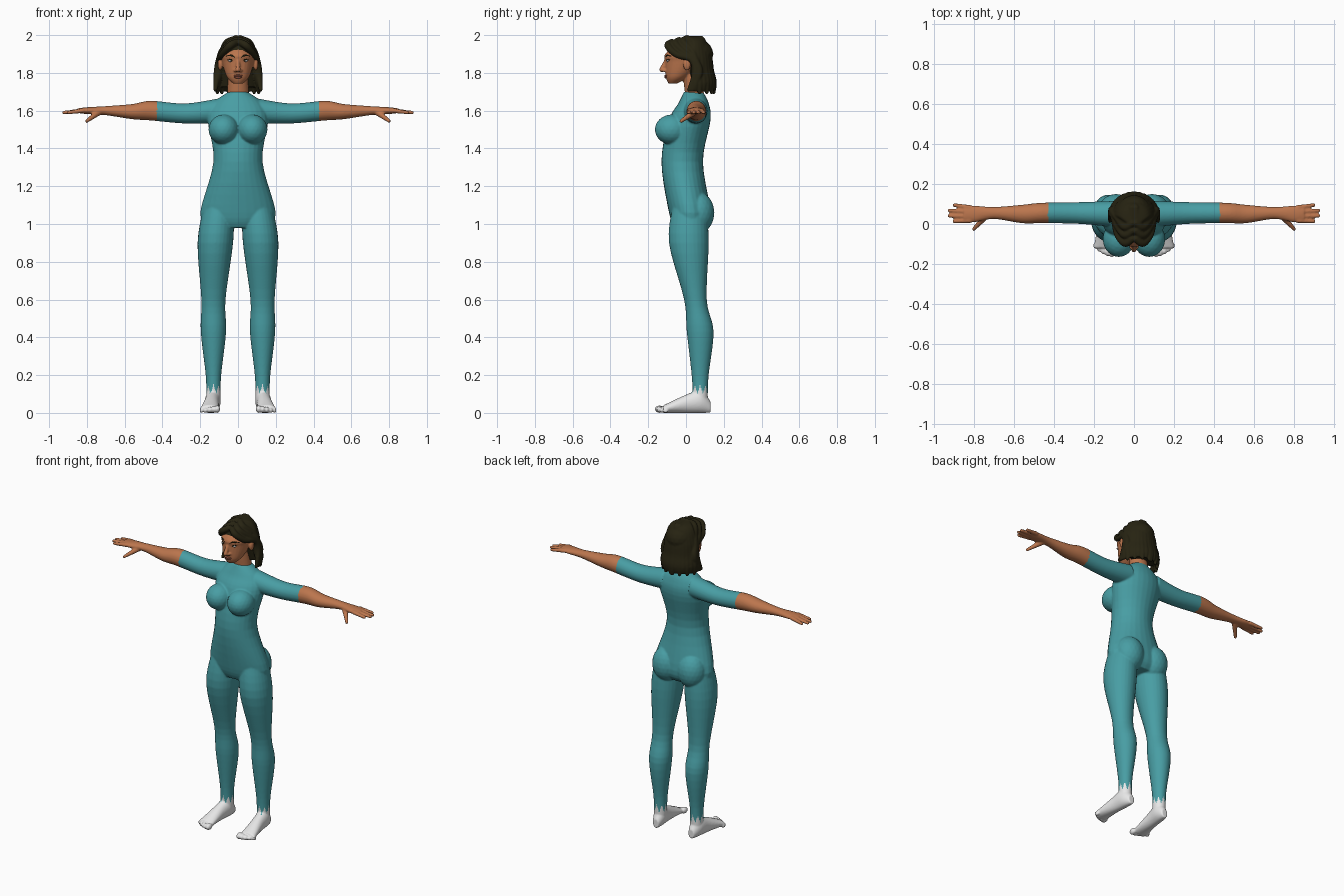
import bpy, bmesh, math
from mathutils import Matrix, Vector

cube = bpy.data.objects.get("Cube")
if cube:
    bpy.data.objects.remove(cube, do_unlink=True)


def material(name, red, green, blue):
    mat = bpy.data.materials.new(name)
    mat.use_nodes = True
    mat.diffuse_color = (red, green, blue, 1)
    shader = mat.node_tree.nodes["Principled BSDF"]
    shader.inputs["Base Color"].default_value = (red, green, blue, 1)
    shader.inputs["Roughness"].default_value = .8
    return mat


TEAL = material("teal suit", .065, .34, .37)
SKIN = material("warm skin", .5, .18, .075)
HAIR = material("dark brown hair", .02, .017, .006)
WHITE = material("white", .8, .8, .8)
LIPS = material("lip brown", .3, .09, .055)
SIDES = (("left", 1), ("right", -1))


def spline(points, steps):
    """Catmull-Rom resampling of tuples of any length."""
    points = [Vector(point) for point in points]
    result = []
    for i, (start, end) in enumerate(zip(points, points[1:])):
        before = points[max(i - 1, 0)]
        after = points[min(i + 2, len(points) - 1)]
        leave, arrive = (end - before) / 2, (after - start) / 2
        for k in range(steps):
            t = k / steps
            ease = t * t * (3 - 2 * t)
            result.append(start.lerp(end, ease) + leave * t * (1 - t) * (1 - t)
                          - arrive * t * t * (1 - t))
    return result + [points[-1]]


def tube(bm, axis, rings, side=1, sides=28):
    """Closed loft; a ring is (place on axis, centre a, centre b, radius a, radius b)."""
    loops = []
    for place, a, b, radius_a, radius_b in spline(rings, 5):
        loop = []
        for k in range(sides):
            angle = math.tau * k / sides
            u = a + radius_a * math.cos(angle)
            v = b + radius_b * math.sin(angle)
            x, y, z = {"x": (place, u, v), "y": (u, place, v), "z": (u, v, place)}[axis]
            loop.append(bm.verts.new((side * x, y, z)))
        loops.append(loop)
    for low, high in zip(loops, loops[1:]):
        for k in range(sides):
            following = (k + 1) % sides
            bm.faces.new((low[k], low[following], high[following], high[k]))
    bm.faces.new(loops[0])
    bm.faces.new(loops[-1])


def ball(bm, centre, radii, detail=3):
    matrix = Matrix.Translation(centre) @ Matrix.Diagonal((*radii, 1))
    bmesh.ops.create_icosphere(bm, subdivisions=detail, radius=1, matrix=matrix)


def strand(bm, points, side=1, steps=8):
    """Chain of overlapping balls along a path of (x, y, z, radius)."""
    for x, y, z, radius in spline(points, steps):
        ball(bm, (side * x, y, z), (radius, radius, radius), 2)


def finish(name, bm, mat, voxel=None, relaxing=3):
    """Make one smooth object, melting its parts together if a voxel size is given."""
    bmesh.ops.recalc_face_normals(bm, faces=bm.faces[:])
    mesh = bpy.data.meshes.new(name)
    bm.to_mesh(mesh)
    bm.free()
    obj = bpy.data.objects.new(name, mesh)
    bpy.context.collection.objects.link(obj)
    if voxel:
        remesh = obj.modifiers.new("melt", "REMESH")
        remesh.mode = "VOXEL"
        remesh.voxel_size = voxel
        relax = obj.modifiers.new("relax", "SMOOTH")
        relax.iterations = relaxing
        graph = bpy.context.evaluated_depsgraph_get()
        melted = bpy.data.meshes.new_from_object(obj.evaluated_get(graph))
        obj.modifiers.clear()
        obj.data = melted
        bpy.data.meshes.remove(mesh)
        melted.name = name
    obj.data.materials.clear()
    obj.data.materials.append(mat)
    for face in obj.data.polygons:
        face.use_smooth = True
        face.material_index = 0
    return obj


# Body: torso, then bust, seat, leg, foot, arm and hand on each side
bm = bmesh.new()
tube(bm, "z", [(1.7, 0, .04, .05, .05), (1.64, 0, .04, .13, .08),
               (1.55, 0, .02, .16, .11), (1.33, 0, -.02, .13, .11),
               (1.06, 0, .02, .2, .11), (.98, 0, .02, .15, .08)])
for word, side in SIDES:
    ball(bm, (side * .076, -.075, 1.5), (.08, .09, .08))
    ball(bm, (side * .09, .065, 1.06), (.09, .085, .11))
    tube(bm, "z", [(1.1, .1, .02, .08, .09), (.9, .12, .015, .094, .105),
                   (.6, .13, .05, .064, .06), (.43, .13, .075, .067, .071),
                   (.2, .13, .075, .041, .045), (.08, .13, .075, .038, .04)], side)
    foot = ((.13, .02, .03), (.08, .04, .06), (0, .04, .048), (-.12, .05, .02))
    tube(bm, "y", [(y, .14 - y / 10, height, width, height)
                   for y, width, height in foot], side)
    for k in range(5):
        size = .02 - .002 * k
        ball(bm, (side * (.11 + .021 * k), -.14 + .002 * k * k, size),
             (size * .8, size * 1.3, size))
    tube(bm, "x", [(.1, .05, 1.6, .065, .065), (.28, .055, 1.585, .054, .053),
                   (.46, .055, 1.6, .051, .052), (.56, .05, 1.595, .046, .04),
                   (.7, .055, 1.6, .03, .024), (.8, .05, 1.6, .042, .018),
                   (.85, .05, 1.6, .036, .012)], side)
    for k in range(4):
        spread = k - 1.5
        strand(bm, [(.82, .05 + .022 * spread, 1.6, .013),
                    (.925 - .012 * spread * spread, .054 + .027 * spread, 1.59, .01)],
               side, 14)
    strand(bm, [(.74, .04, 1.59, .018), (.8, -.025, 1.545, .01)], side, 12)
body = finish("body", bm, TEAL, .005, 5)

# Bare forearms beyond the sleeves, and white feet with a ragged hem
body.data.materials.append(SKIN)
body.data.materials.append(WHITE)
for face in body.data.polygons:
    x, y, z = face.center
    turn = math.atan2(y - .075, abs(x) - .13) / math.tau * 8
    if abs(x) > .43:
        face.material_index = 1
    elif z < .1 + .1 * abs(turn % 1 - .5):
        face.material_index = 2

# Head: neck, face, nose and ears
bm = bmesh.new()
tube(bm, "z", [(1.65, 0, .05, .06, .05), (1.73, 0, .04, .055, .05), (1.82, 0, .03, .05, .05)])
tube(bm, "z", [(1.743, 0, -.07, .025, .022), (1.78, 0, -.045, .06, .062),
               (1.86, 0, 0, .086, .11), (1.9, 0, .01, .088, .12),
               (1.975, 0, .015, .035, .05)])
strand(bm, [(0, -.105, 1.87, .009), (0, -.128, 1.817, .014)])
for word, side in SIDES:
    ball(bm, (side * .014, -.114, 1.812), (.01, .012, .008))
    ball(bm, (side * .094, .005, 1.845), (.013, .02, .033))
finish("head", bm, SKIN, .005)

# Lips
bm = bmesh.new()
ball(bm, (0, -.104, 1.785), (.025, .01, .006))
ball(bm, (0, -.104, 1.777), (.02, .01, .007))
finish("lips", bm, LIPS)

# Eyes, pupils with lashes, and brows
for word, side in SIDES:
    bm = bmesh.new()
    ball(bm, (side * .036, -.096, 1.864), (.016, .007, .006))
    finish(word + "_eye", bm, WHITE)
    bm = bmesh.new()
    ball(bm, (side * .035, -.1, 1.865), (.006, .005, .006))
    strand(bm, [(.02, -.1, 1.87, .003), (.036, -.1, 1.873, .003),
                (.054, -.085, 1.868, .003)], side)
    finish(word + "_pupil_and_lashes", bm, HAIR)
    bm = bmesh.new()
    strand(bm, [(.016, -.108, 1.883, .005), (.038, -.1, 1.892, .005),
                (.063, -.077, 1.888, .003)], side)
    finish(word + "_eyebrow", bm, HAIR)

# Hair: scalp cap, nape filling and a parted bob made of locks
bm = bmesh.new()
ball(bm, (0, .025, 1.9), (.096, .12, .09))
tube(bm, "z", [(1.725, 0, .085, .1, .05), (1.9, 0, .05, .085, .07)])
LOCKS = 8
for word, side in SIDES:
    # Front locks sweep from the parting to behind the ear
    for k in range(3):
        back, lift = .04 * k, .01 * k
        strand(bm, [(.01, back - .075, 1.963 + lift, .018),
                    (.045, back - .095, 1.943 + lift, .02),
                    (.083, back - .05, 1.898 + lift, .018),
                    (.1, .03 + lift, 1.87, .018), (.11, .05 + lift, 1.8, .02),
                    (.12, .015 + lift, 1.71, .01)], side)
    # Remaining locks fall around the back
    for k in range(LOCKS):
        share = k / (LOCKS - 1)
        angle = math.radians(100 + 77 * share)
        fall = ((.06, 1.96, .019), (.088, 1.89, .02), (.1, 1.81, .02),
                (.114, 1.75, .02), (.117, 1.71 - .014 * (k % 2), .01))
        path = [(.01, .08 * share, 1.98, .017)]
        path += [(out * math.sin(angle), .03 - out * math.cos(angle), z, size)
                 for out, z, size in fall]
        strand(bm, path, side)
finish("hair", bm, HAIR, .005, 2)
